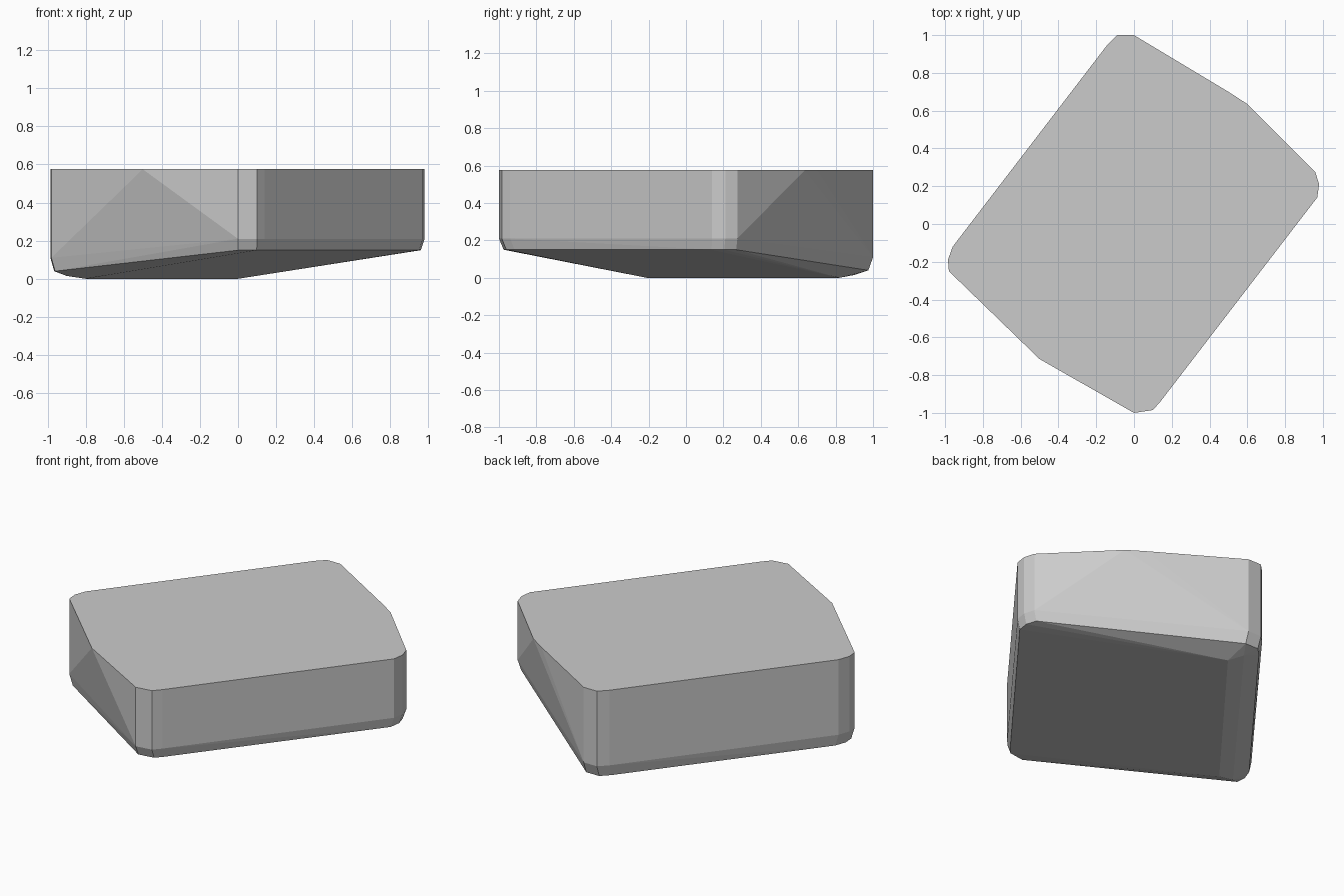
import bpy, bmesh

if "Cube" in bpy.data.objects:
    bpy.data.objects.remove(bpy.data.objects["Cube"])

TOP = 0.575

# Rounded vertical corners: outline points, height where the wall ends,
# height of the chamfered lower rim
corners = [
    ([(-0.98, -0.25), (-0.985, -0.19), (-0.96, -0.12)], 0.11, 0.04),  # left
    ([(-0.14, 0.95), (-0.09, 1.0), (0.0, 1.0)], 0.11, 0.04),          # back
    ([(0.96, 0.275), (0.98, 0.21), (0.97, 0.14)], 0.21, 0.15),        # right
    ([(0.14, -0.94), (0.10, -0.985), (0.0, -1.0)], 0.21, 0.15),       # front
]

points = []
for outline, wall_z, rim_z in corners:
    for x, y in outline:
        points += [(x, y, TOP), (x, y, wall_z), (x * 0.98, y * 0.975, rim_z)]

# Bulges of the two short sides, only at the top edge
points += [(-0.5, -0.715, TOP), (0.5, 0.70, TOP), (0.6, 0.635, TOP)]

# Soft lower edge and the lowest line of the tilted underside
points += [(-0.9, -0.21, 0.015), (-0.05, 0.9, 0.015),
           (-0.8, -0.21, 0.0), (0.0, 0.82, 0.0)]

# Solid block as the hull of those points
bm = bmesh.new()
for p in points:
    bm.verts.new(p)
res = bmesh.ops.convex_hull(bm, input=bm.verts[:])
loose = [v for v in bm.verts if not v.link_faces]
bmesh.ops.delete(bm, geom=loose, context='VERTS')
bmesh.ops.dissolve_limit(bm, angle_limit=0.01, verts=bm.verts[:], edges=bm.edges[:])
bmesh.ops.recalc_face_normals(bm, faces=bm.faces[:])

mesh = bpy.data.meshes.new("stone_block")
bm.to_mesh(mesh)
bm.free()
block = bpy.data.objects.new("stone_block", mesh)
bpy.context.collection.objects.link(block)

# Single grey colour
grey = bpy.data.materials.new("light_grey")
grey.diffuse_color = (0.6, 0.6, 0.6, 1.0)
grey.use_nodes = True
grey.node_tree.nodes["Principled BSDF"].inputs["Base Color"].default_value = grey.diffuse_color
mesh.materials.append(grey)
